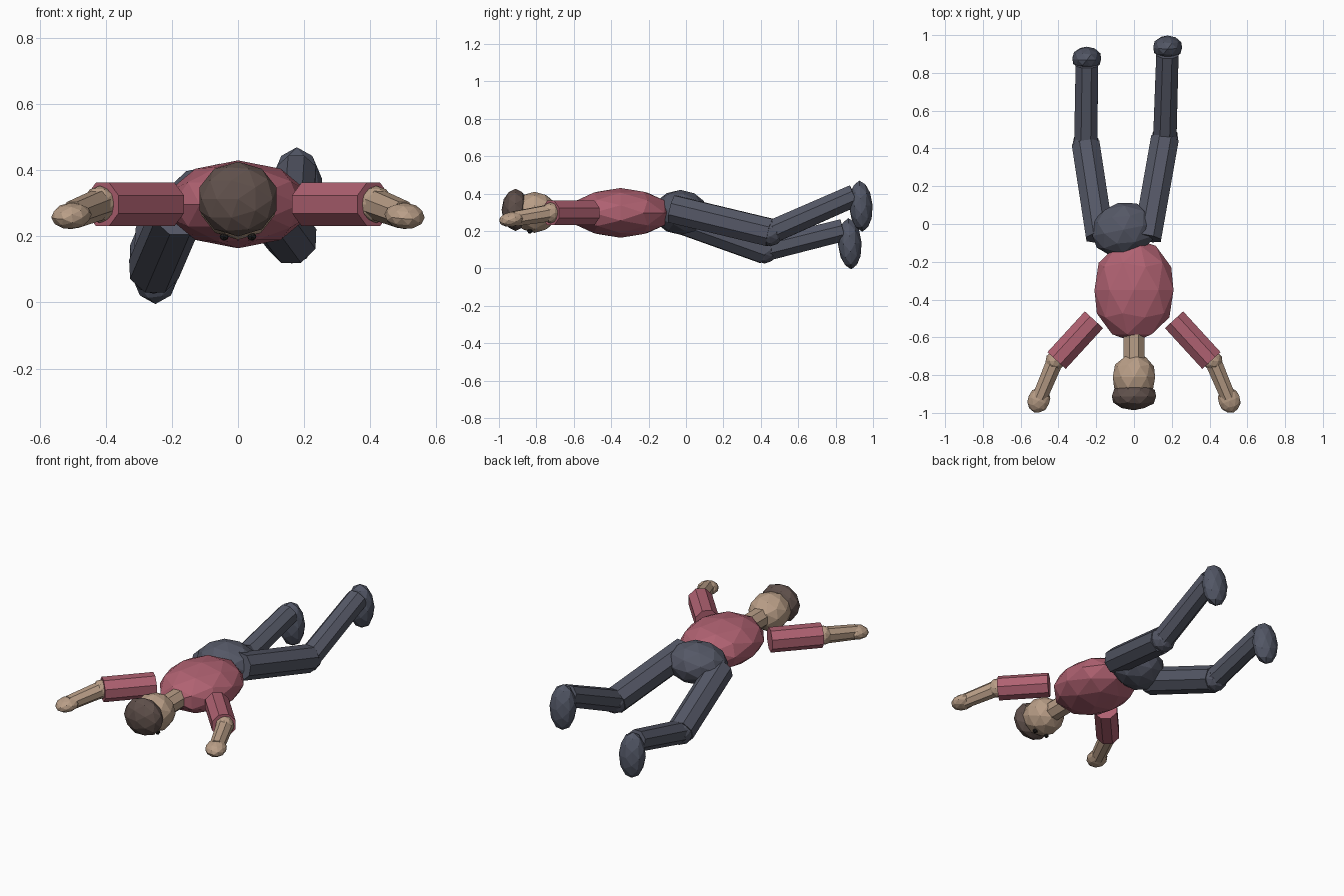
import bpy, math
from mathutils import Vector, Matrix

cube = bpy.data.objects.get("Cube")
if cube:
    bpy.data.objects.remove(cube, do_unlink=True)


def material(name, rgb):
    m = bpy.data.materials.new(name)
    m.use_nodes = True
    m.diffuse_color = (*rgb, 1)
    m.node_tree.nodes["Principled BSDF"].inputs["Base Color"].default_value = (*rgb, 1)
    return m


SHIRT = material("rose shirt", (0.43, 0.12, 0.165))
TROUSERS = material("slate trousers", (0.09, 0.097, 0.133))
SHOES = material("slate shoes", (0.085, 0.095, 0.133))
SKIN = material("skin", (0.485, 0.342, 0.242))
HAIR = material("brown hair", (0.115, 0.08, 0.07))
EYES = material("dark eyes", (0.015, 0.013, 0.012))


def frame(centre, axis):
    """Matrix whose z runs along the axis and whose x stays level."""
    z = Vector(axis).normalized()
    x = z.cross(Vector((0, 0, 1))).normalized()
    y = z.cross(x)
    return Matrix.Translation(centre) @ Matrix((x, y, z)).transposed().to_4x4()


def finish(name, mat, matrix):
    ob = bpy.context.object
    ob.name = name
    ob.data.transform(matrix)
    ob.data.materials.append(mat)
    return ob


def blob(name, mat, centre, radii, axis=(0, -1, 0), detail=2):
    """Faceted ellipsoid; radii are sideways, across, along the axis."""
    bpy.ops.mesh.primitive_ico_sphere_add(subdivisions=detail, radius=1)
    return finish(name, mat, frame(centre, axis) @ Matrix.Diagonal((*radii, 1)))


def limb(name, mat, start, end, r1, r2=None):
    """Eight-sided straight segment between two joints."""
    a, b = Vector(start), Vector(end)
    bpy.ops.mesh.primitive_cone_add(vertices=8, radius1=r1, radius2=r2 or r1,
                                    depth=(b - a).length)
    turn = Matrix.Rotation(math.pi / 8, 4, "Z")
    return finish(name, mat, frame((a + b) / 2, b - a) @ turn)


# Trunk
blob("torso", SHIRT, (0, -0.35, 0.297), (0.22, 0.133, 0.275))
blob("hips", TROUSERS, (-0.055, -0.03, 0.30), (0.177, 0.12, 0.145), (0.2, -1, 0))

# Head
limb("neck", SKIN, (0, -0.58, 0.297), (0, -0.73, 0.297), 0.06)
blob("head", SKIN, (0, -0.81, 0.30), (0.118, 0.11, 0.125))
blob("hair", HAIR, (0, -0.912, 0.313), (0.123, 0.113, 0.074))

# Arms and eyes, mirrored left and right
for side, s in (("left", 1), ("right", -1)):
    blob(side + "_eye", EYES, (s * 0.042, -0.835, 0.199), (0.015, 0.013, 0.015), detail=1)
    elbow = (s * 0.418, -0.725, 0.297)
    wrist = (s * 0.5, -0.92, 0.265)
    limb(side + "_upper_arm", SHIRT, (s * 0.212, -0.507, 0.297),
         (s * 0.41, -0.723, 0.297), 0.071)
    blob(side + "_elbow", SKIN, elbow, (0.052, 0.056, 0.052))
    limb(side + "_forearm", SKIN, elbow, wrist, 0.048, 0.043)
    blob(side + "_hand", SKIN, (s * 0.504, -0.932, 0.262), (0.06, 0.04, 0.07),
         (s * 0.36, -0.93, -0.14))

# Legs, each bent its own way: hip, knee, ankle, foot centre
LEGS = {
    "left": ((0.07, -0.075, 0.318), (0.163, 0.45, 0.192),
             (0.177, 0.90, 0.39), (0.178, 0.935, 0.333)),
    "right": ((-0.18, -0.07, 0.275), (-0.255, 0.42, 0.10),
              (-0.25, 0.84, 0.205), (-0.25, 0.876, 0.132)),
}
for side, (hip, knee, ankle, foot) in LEGS.items():
    limb(side + "_thigh", TROUSERS, hip, knee, 0.08)
    blob(side + "_knee", TROUSERS, knee, (0.074, 0.074, 0.074))
    limb(side + "_shin", TROUSERS, knee, ankle, 0.067, 0.064)
    blob(side + "_foot", SHOES, foot, (0.08, 0.137, 0.063), (0, 1, 0.06))
